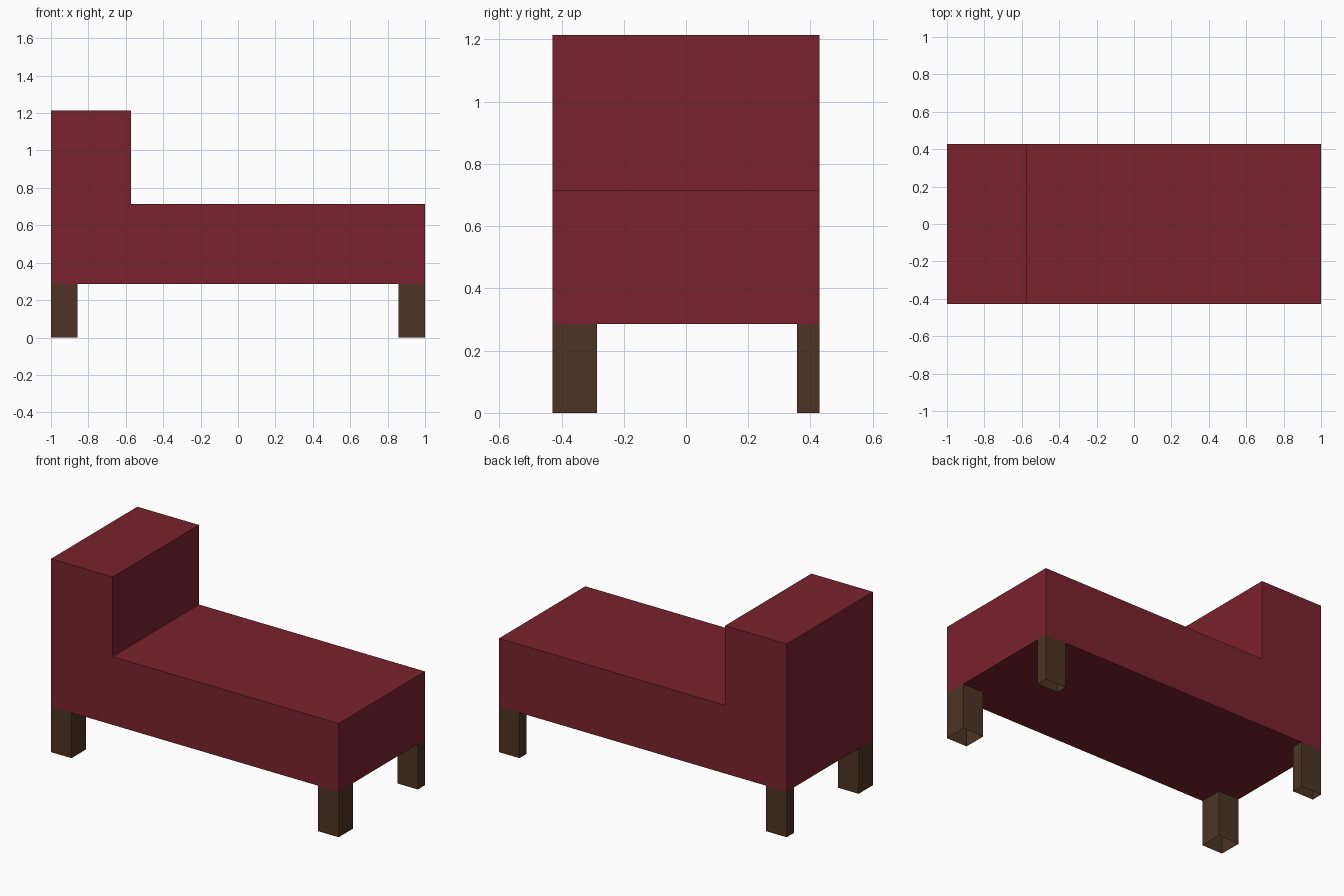
import bpy, bmesh

if "Cube" in bpy.data.objects:
    bpy.data.objects.remove(bpy.data.objects["Cube"])

U = 1 / 7                      # modelling unit: the couch is 14 units long
HALF_DEPTH = 3 * U
LEG_H = 2 * U


def material(name, rgb):
    m = bpy.data.materials.new(name)
    m.diffuse_color = (*rgb, 1)
    m.use_nodes = True
    m.node_tree.nodes["Principled BSDF"].inputs["Base Color"].default_value = m.diffuse_color
    return m


def add_object(name, bm, mat):
    me = bpy.data.meshes.new(name)
    bm.to_mesh(me)
    bm.free()
    me.materials.append(mat)
    ob = bpy.data.objects.new(name, me)
    bpy.context.collection.objects.link(ob)
    return ob


red = material("dark red fabric", (0.195, 0.016, 0.0273))
brown = material("dark brown wood", (0.0742, 0.0343, 0.0176))

# Upholstered body: L-shaped side profile extruded through the depth
profile = [(-7, 2), (7, 2), (7, 5), (-4, 5), (-4, 8.5), (-7, 8.5)]
bm = bmesh.new()
side = bm.faces.new([bm.verts.new((x * U, -HALF_DEPTH, z * U)) for x, z in profile])
ext = bmesh.ops.extrude_face_region(bm, geom=[side], use_keep_orig=True)
moved = [g for g in ext["geom"] if isinstance(g, bmesh.types.BMVert)]
bmesh.ops.translate(bm, verts=moved, vec=(0, 2 * HALF_DEPTH, 0))
bmesh.ops.recalc_face_normals(bm, faces=bm.faces)
add_object("seat_and_backrest", bm, red)


# Legs: square tubes, open at the ends; the rear pair is half as deep
def leg(name, sx, sy, depth):
    bm = bmesh.new()
    bmesh.ops.create_cube(bm, size=1)
    bm.normal_update()
    ends = [f for f in bm.faces if abs(f.normal.z) > 0.5]
    bmesh.ops.delete(bm, geom=ends, context="FACES_ONLY")
    bmesh.ops.scale(bm, verts=bm.verts, vec=(U, depth, LEG_H))
    bmesh.ops.translate(bm, verts=bm.verts, vec=(
        sx * (1 - U / 2), sy * (HALF_DEPTH - depth / 2), LEG_H / 2))
    add_object(name, bm, brown)


for sx, lr in ((-1, "left"), (1, "right")):
    leg(f"front_{lr}_leg", sx, -1, U)
    leg(f"back_{lr}_leg", sx, 1, U / 2)
